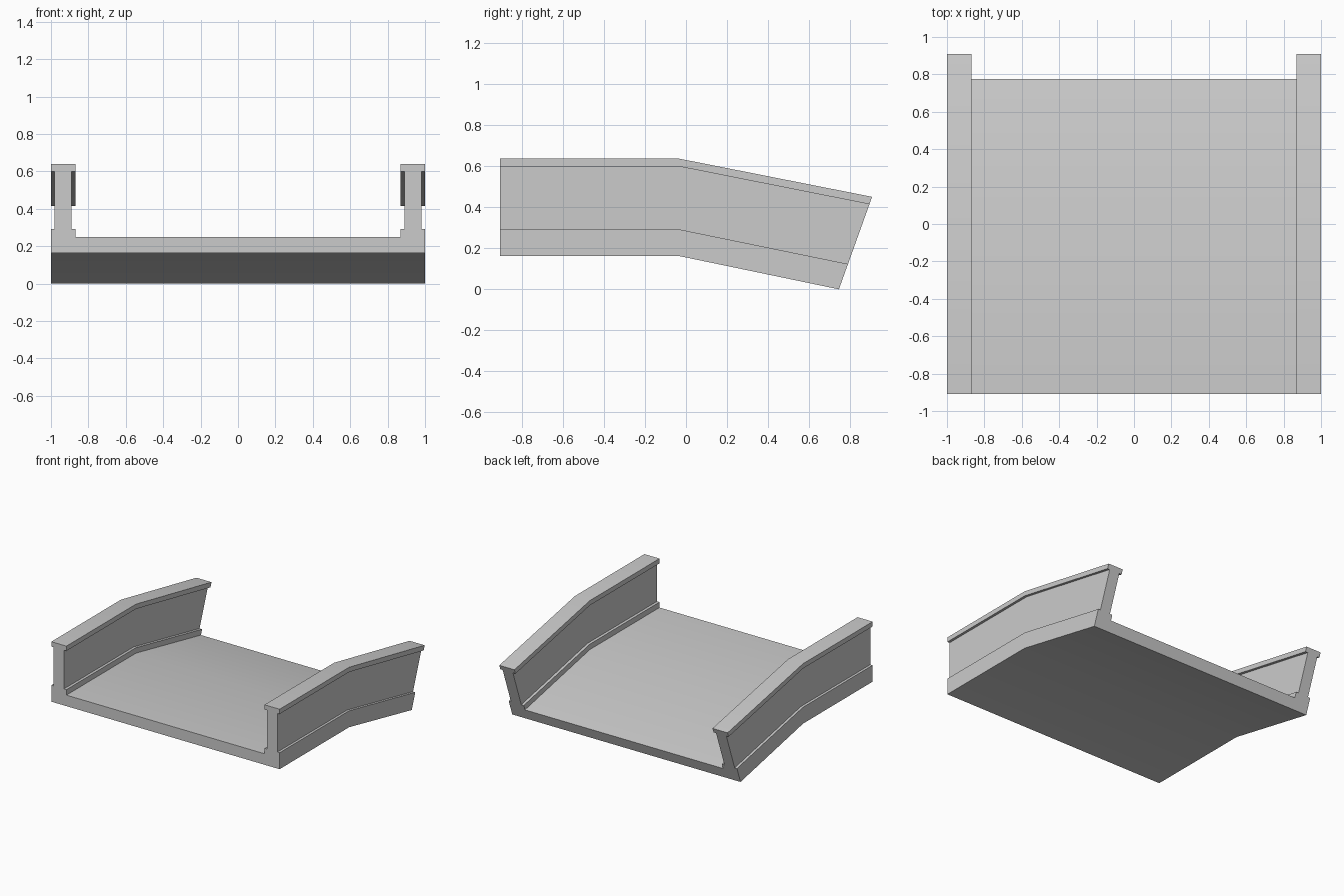
import bpy, bmesh, math

if "Cube" in bpy.data.objects:
    bpy.data.objects.remove(bpy.data.objects["Cube"])

# Half cross-section (x, height above underside), from outer bottom corner to deck
half = [(1.0, 0.0), (1.0, 0.13), (0.98, 0.13), (0.98, 0.437), (1.0, 0.437),
        (1.0, 0.475), (0.868, 0.475), (0.868, 0.437), (0.89, 0.437),
        (0.89, 0.13), (0.868, 0.13), (0.868, 0.087)]
profile = half + [(-x, h) for x, h in reversed(half)]
HEIGHT = 0.475

# Path stations: bottom (y, z) and top (y, z); the last one leans outward
stations = [((-0.908, 0.163), (-0.908, 0.638)),
            ((-0.037, 0.163), (-0.037, 0.638)),
            ((0.746, 0.0), (0.908, 0.451))]


def section(bm, bottom, top):
    """One ring of the channel, placed between a bottom and a top line."""
    ring = []
    for x, h in profile:
        t = h / HEIGHT
        ring.append(bm.verts.new((x, bottom[0] + (top[0] - bottom[0]) * t,
                                  bottom[1] + (top[1] - bottom[1]) * t)))
    return ring


# Bridge deck with both parapets, lofted through the stations
bm = bmesh.new()
rings = [section(bm, b, t) for b, t in stations]
n = len(profile)
for a, b in zip(rings, rings[1:]):
    for i in range(n):
        j = (i + 1) % n
        bm.faces.new((a[i], a[j], b[j], b[i]))

# End faces
bm.faces.new(rings[0])
bm.faces.new(rings[-1])
bmesh.ops.recalc_face_normals(bm, faces=bm.faces)

mesh = bpy.data.meshes.new("bridge_deck_with_parapets")
bm.to_mesh(mesh)
bm.free()
bridge = bpy.data.objects.new("bridge_deck_with_parapets", mesh)
bpy.context.collection.objects.link(bridge)

# Smooth the gentle bend, keep the profile edges sharp
bpy.context.view_layer.objects.active = bridge
bridge.select_set(True)
bpy.ops.object.shade_smooth_by_angle(angle=math.radians(30))
